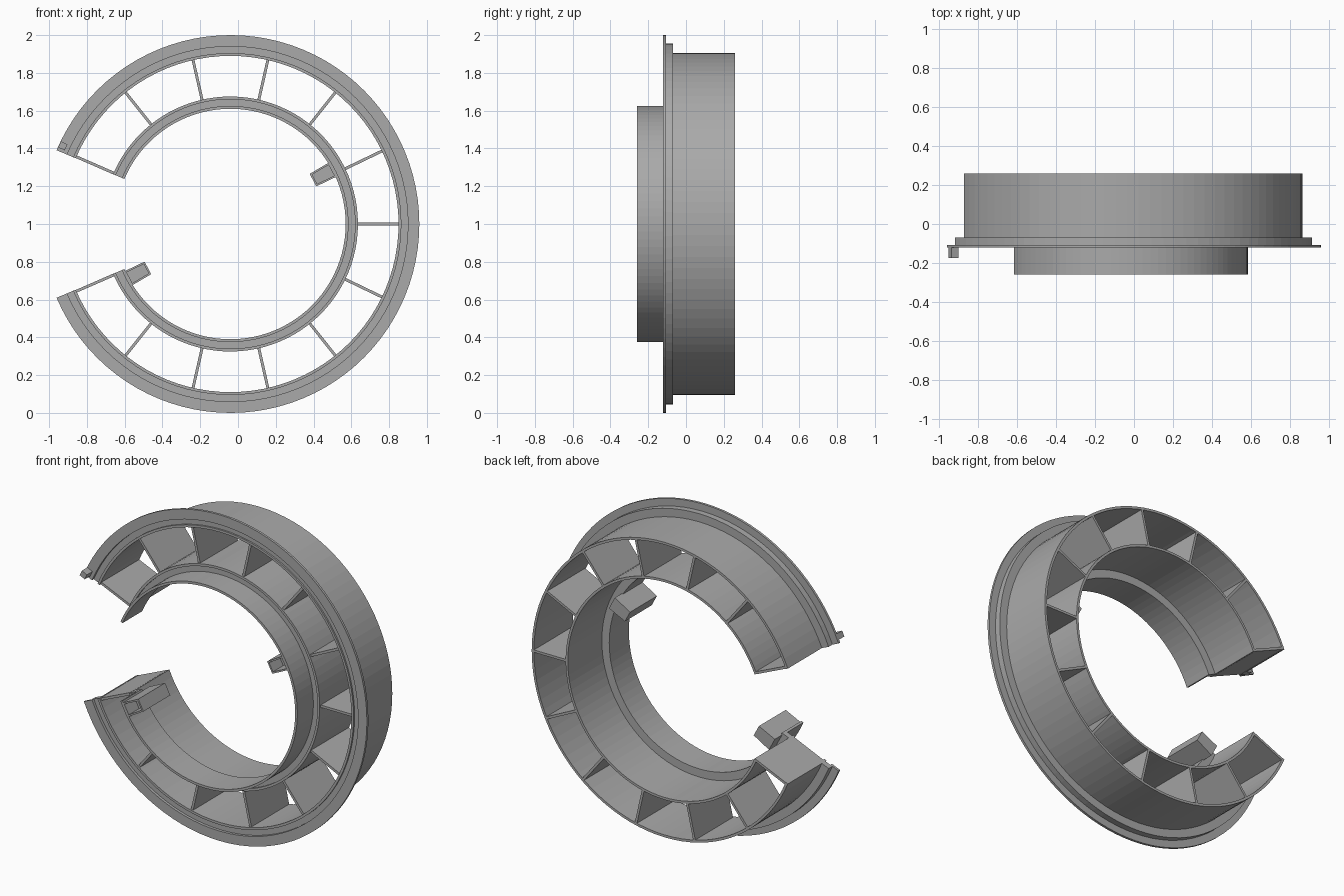
import bpy, bmesh
from math import sin, cos, radians, pi
from mathutils import Vector

cube = bpy.data.objects.get("Cube")
if cube:
    bpy.data.objects.remove(cube, do_unlink=True)

CX, CZ = -0.04, 1.0          # ring axis, running along y
END = radians(157)           # half sweep of the open ring
SEGMENTS = 84
BACK, FRONT = 0.26, -0.26

grey = bpy.data.materials.new("mid grey")
grey.use_nodes = True
colour = (0.4, 0.4, 0.4, 1)
grey.diffuse_color = colour
grey.node_tree.nodes["Principled BSDF"].inputs["Base Color"].default_value = colour


def place(r, a, y, side=0.0):
    """Point at radius r and angle a, shifted sideways along the tangent."""
    return Vector((CX + r * cos(a) - side * sin(a), y,
                   CZ + r * sin(a) + side * cos(a)))


def finish(bm, name):
    bmesh.ops.recalc_face_normals(bm, faces=bm.faces)
    mesh = bpy.data.meshes.new(name)
    bm.to_mesh(mesh)
    bm.free()
    mesh.materials.append(grey)
    ob = bpy.data.objects.new(name, mesh)
    bpy.context.collection.objects.link(ob)
    return ob


def sweep(name, profile):
    """Sweep a closed (radius, y) profile around the open ring."""
    bm = bmesh.new()
    rings = []
    for i in range(SEGMENTS + 1):
        a = -END + 2 * END * i / SEGMENTS
        rings.append([bm.verts.new(place(r, a, y)) for r, y in profile])
    n = len(profile)
    for p, q in zip(rings, rings[1:]):
        for j in range(n):
            k = (j + 1) % n
            bm.faces.new((p[j], p[k], q[k], q[j]))
    bm.faces.new(rings[0])
    bm.faces.new(rings[-1])
    return finish(bm, name)


def block(name, a, r0, r1, y0, y1, w0, w1, pocket=0.0):
    """Radial block; w0 and w1 are its widths at the inner and outer radius."""
    bm = bmesh.new()
    corners = [(r0, -w0 / 2), (r1, -w1 / 2), (r1, w1 / 2), (r0, w0 / 2)]
    f = [bm.verts.new(place(r, a, y0, s)) for r, s in corners]
    b = [bm.verts.new(place(r, a, y1, s)) for r, s in corners]
    front = bm.faces.new(f)
    bm.faces.new(b[::-1])
    for j in range(4):
        k = (j + 1) % 4
        bm.faces.new((f[j], b[j], b[k], f[k]))
    bmesh.ops.recalc_face_normals(bm, faces=bm.faces)
    if pocket:
        bmesh.ops.inset_region(bm, faces=[front], thickness=0.014)
        new = bmesh.ops.extrude_discrete_faces(bm, faces=[front])["faces"][0]
        for v in new.verts:
            v.co.y += pocket
    return finish(bm, name)


# Outer wall with its stepped rim
sweep("outer_wall", [
    (0.89, -0.115), (0.905, -0.115), (0.905, -0.105), (0.94, -0.105),
    (0.94, -0.122), (1.0, -0.122), (1.0, -0.107), (0.955, -0.107),
    (0.955, -0.07), (0.905, -0.07), (0.905, BACK), (0.89, BACK)])

# Inner wall, stepping in to a narrower front collar
sweep("inner_wall", [
    (0.61, FRONT), (0.625, FRONT), (0.625, -0.105), (0.66, -0.105),
    (0.66, -0.115), (0.675, -0.115), (0.675, BACK), (0.66, BACK),
    (0.66, -0.07), (0.61, -0.07)])

# Radial ribs between the walls, with one closing each end
for i in range(-5, 6):
    block(f"rib_{i + 6}", 2 * pi * i / 14, 0.67, 0.893, -0.105, BACK, 0.015, 0.015)
for name, sign in (("end_rib_upper", 1), ("end_rib_lower", -1)):
    block(name, sign * (END - 0.01), 0.67, 0.893, -0.105, BACK, 0.015, 0.015)

# Hollow lugs inside the collar, opposite each other
for name, deg in (("lug_left", 28), ("lug_right", 208)):
    block(name, radians(deg), 0.495, 0.615, FRONT, 0.0, 0.075, 0.085, pocket=0.1)

# Small locating peg on the rim
block("rim_peg", radians(155), 0.96, 0.998, -0.175, -0.11, 0.035, 0.035)
